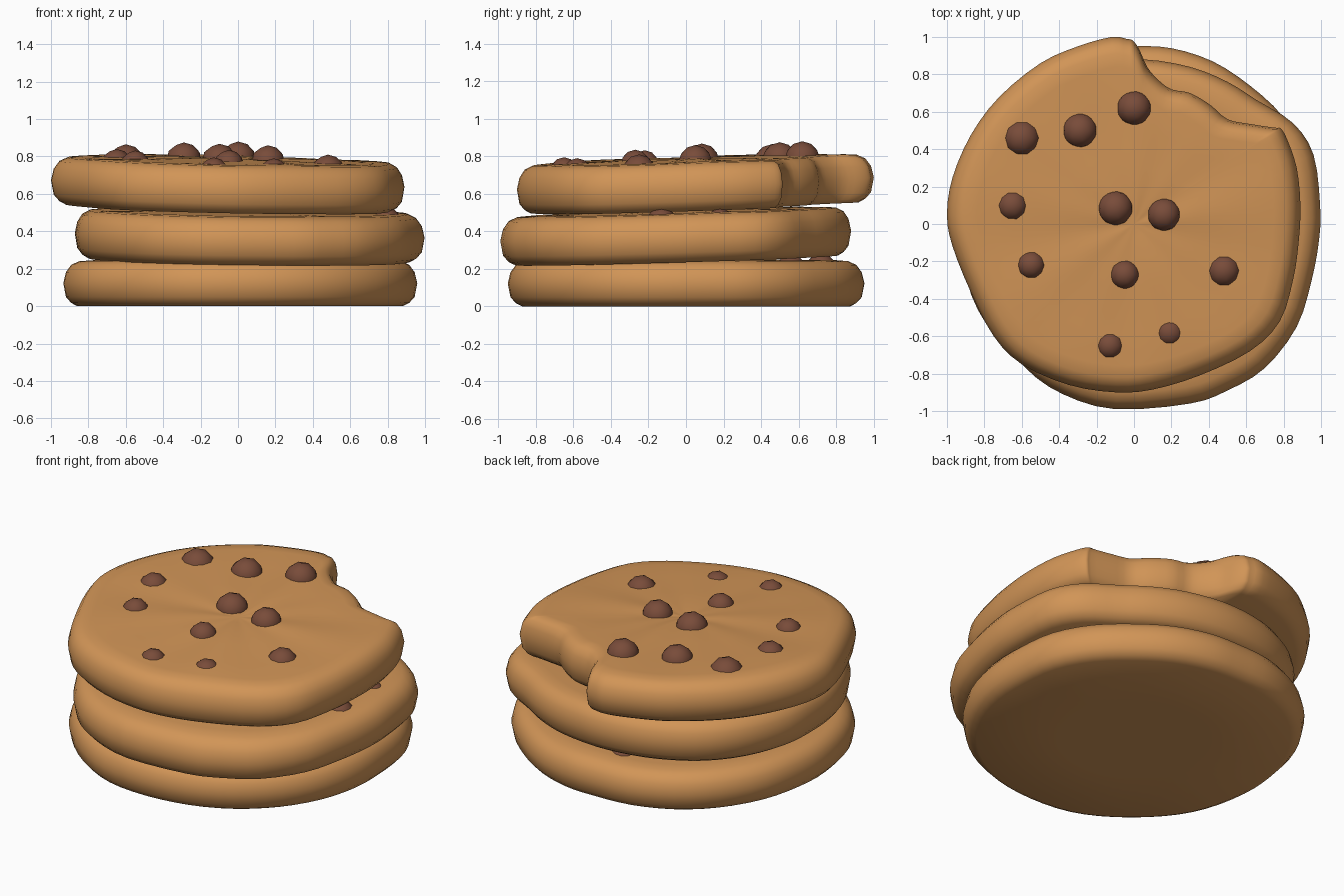
import bpy, bmesh, math
from mathutils import Vector

if "Cube" in bpy.data.objects:
    bpy.data.objects.remove(bpy.data.objects["Cube"])


def material(name, rgb):
    m = bpy.data.materials.new(name)
    m.diffuse_color = (*rgb, 1)
    m.use_nodes = True
    m.node_tree.nodes["Principled BSDF"].inputs["Base Color"].default_value = m.diffuse_color
    return m


DOUGH = material("baked dough", (0.64, 0.30, 0.095))
CHOC = material("chocolate", (0.19, 0.072, 0.042))

# half-section of a cookie: (outline scale, height fraction)
PROFILE = [(0.45, 0), (0.92, 0), (0.955, 0.07), (0.985, 0.2), (1.0, 0.5), (0.985, 0.74),
           (0.955, 0.9), (0.91, 0.98), (0.84, 1.0), (0.65, 1.0), (0.4, 1.02), (0.2, 1.03), (0.08, 1.01)]


def smooth_loop(pts, n=3):
    """Closed Catmull-Rom curve through the points."""
    out = []
    for i in range(len(pts)):
        a, b, c, d = (Vector(pts[(i + k) % len(pts)]) for k in (-1, 0, 1, 2))
        for s in range(n):
            t = s / n
            out.append(0.5 * (2 * b + (c - a) * t + (2 * a - 5 * b + 4 * c - d) * t * t
                              + (3 * b - a - 3 * c + d) * t ** 3))
    return out


def finish(name, bm, mat):
    bmesh.ops.recalc_face_normals(bm, faces=bm.faces)
    for f in bm.faces:
        f.smooth = True
    me = bpy.data.meshes.new(name)
    bm.to_mesh(me)
    bm.free()
    me.materials.append(mat)
    bpy.context.collection.objects.link(bpy.data.objects.new(name, me))


def cookie(name, outline, base, thick, sx, sy, crease):
    bm = bmesh.new()
    loop = smooth_loop(outline)

    def vert(x, y, f, h):
        z = base + thick * h + sx * x + sy * y
        if h > 0.95:  # radial creases in the crust
            a = math.atan2(y, x)
            z += crease * math.sin(math.pi * f) * (math.sin(5 * a + 1) + 0.6 * math.sin(9 * a))
        return bm.verts.new((x, y, z))

    rings = [[vert(p.x * f, p.y * f, f, h) for p in loop] for f, h in PROFILE]
    n = len(loop)
    for r0, r1 in zip(rings, rings[1:]):
        for i in range(n):
            j = (i + 1) % n
            bm.faces.new((r0[i], r0[j], r1[j], r1[i]))
    for ring, h in ((rings[0], 0), (rings[-1], 1.0)):
        c = vert(0, 0, 0, h)
        for i in range(n):
            bm.faces.new((ring[i], ring[(i + 1) % n], c))
    finish(name, bm, DOUGH)


def chips(name, spots):
    for k, (x, y, r, top) in enumerate(spots):
        bm = bmesh.new()
        bmesh.ops.create_icosphere(bm, subdivisions=2, radius=r)
        bmesh.ops.translate(bm, vec=(x, y, top - r), verts=bm.verts)
        finish(f"{name}_{k + 1}", bm, CHOC)


# bottom cookie
bottom = [(.955, .1), (.92, .35), (.8, .57), (.62, .74), (.42, .87), (.2, .94), (0, .95),
          (-.25, .93), (-.5, .83), (-.7, .66), (-.85, .42), (-.92, .15), (-.93, -.1),
          (-.87, -.38), (-.74, -.6), (-.52, -.8), (-.28, -.92), (0, -.95), (.28, -.91),
          (.53, -.8), (.74, -.62), (.88, -.4), (.95, -.15)]
cookie("bottom_cookie", bottom, 0, 0.245, -0.0, 0.0, 0.002)

# middle cookie
middle = [(.995, .1), (.96, .37), (.85, .54), (.66, .66), (.5, .76), (.3, .84), (.05, .88),
          (-.2, .86), (-.42, .79), (-.62, .66), (-.77, .46), (-.86, .2), (-.87, -.05),
          (-.84, -.3), (-.74, -.55), (-.58, -.77), (-.38, -.91), (-.1, -.99), (.3, -.96),
          (.5, -.89), (.7, -.77), (.87, -.55), (.95, -.3), (.99, -.08)]
cookie("middle_cookie", middle, 0.247, 0.26, -0.013, 0.03, 0.002)

# top cookie, with the bite at the back right
top = [(.89, .1), (.87, .3), (.82, .45), (.785, .51), (.75, .515), (.62, .535), (.5, .56),
       (.41, .635), (.3, .70), (.2, .72), (.13, .77), (.07, .84), (.03, .93), (-.005, .98),
       (-.04, .99), (-.12, 1.0), (-.3, .95), (-.5, .86), (-.72, .68), (-.87, .48),
       (-.97, .25), (-1.0, .05), (-.97, -.12), (-.87, -.37), (-.75, -.6), (-.6, -.75),
       (-.35, -.86), (-.1, -.9), (.1, -.885), (.35, -.81), (.62, -.68), (.78, -.52),
       (.85, -.3), (.88, -.1)]
cookie("top_cookie", top, 0.523, 0.258, -0.02, 0.033, 0.004)

# chocolate chips: x, y, radius, top height
chips("top_chip", [(-.6, .46, .1, .865), (-.29, .5, .095, .875), (0, .62, .095, .88),
                   (-.65, .1, .085, .84), (-.1, .085, .095, .868), (.16, .05, .09, .86),
                   (-.55, -.22, .077, .832), (-.05, -.27, .08, .835), (.48, -.25, .09, .81),
                   (-.13, -.65, .077, .795), (.19, -.58, .08, .79)])
chips("middle_chip", [(.79, -.13, .085, .53), (.8, .18, .07, .525)])
chips("bottom_chip", [(-.6, -.5, .085, .275), (-.08, .72, .08, .285), (.4, .56, .08, .28)])
